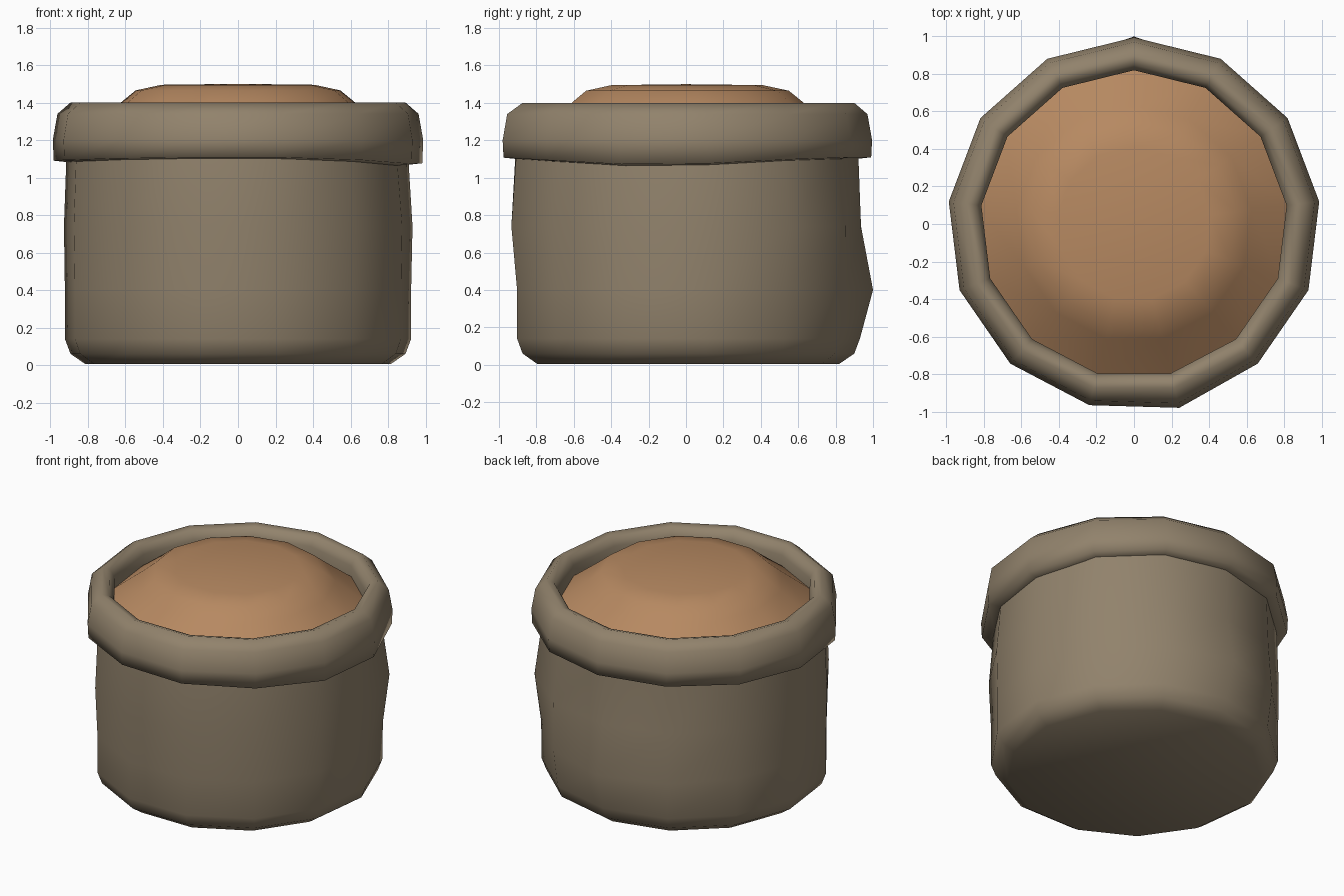
import bpy, bmesh, math

if "Cube" in bpy.data.objects:
    bpy.data.objects.remove(bpy.data.objects["Cube"])

N = 13  # sides around the sack


def material(name, rgb):
    m = bpy.data.materials.new(name)
    m.diffuse_color = (*rgb, 1)
    m.use_nodes = True
    m.node_tree.nodes["Principled BSDF"].inputs["Base Color"].default_value = m.diffuse_color
    return m


cloth = material("olive cloth", (0.285, 0.225, 0.150))
grain = material("tan grain", (0.47, 0.25, 0.12))


def near(a, centre, width):
    """Soft bump around an angle in degrees."""
    d = (math.degrees(a) - centre + 180) % 360 - 180
    return math.exp(-(d / width) ** 2)


def lathe(name, rings, mat, warp, cap_start=False, cap_end=False):
    """Sweep (radius, z) rings round z, with warp(i, angle) -> dr, dz."""
    bm = bmesh.new()
    loops = []
    for i, (r, z) in enumerate(rings):
        loop = []
        for k in range(N):
            a = math.pi / 2 + 2 * math.pi * k / N
            dr, dz = warp(i, a)
            loop.append(bm.verts.new(((r + dr) * math.cos(a), (r + dr) * math.sin(a), z + dz)))
        loops.append(loop)
    for lo, hi in zip(loops, loops[1:]):
        for k in range(N):
            j = (k + 1) % N
            bm.faces.new((lo[k], lo[j], hi[j], hi[k]))
    if cap_start:
        bm.faces.new(loops[0][::-1])
    if cap_end:
        z = rings[-1][1] + 0.005
        c = bm.verts.new((0, 0, z))
        for k in range(N):
            bm.faces.new((loops[-1][k], loops[-1][(k + 1) % N], c))
    me = bpy.data.meshes.new(name)
    bm.to_mesh(me)
    bm.free()
    me.materials.append(mat)
    for p in me.polygons:
        p.use_smooth = True
    ob = bpy.data.objects.new(name, me)
    bpy.context.collection.objects.link(ob)
    return ob


# Sack body, with a sagging back and a bulge at the back right
def body_warp(i, a):
    dr = 0
    if i == 3:
        dr = 0.07 * near(a, 90, 30)
    elif i == 4:
        dr = 0.05 * near(a, 45, 22) + 0.03 * near(a, 270, 40)
    elif i == 5:
        dr = 0.02 * near(a, 270, 40) - 0.02 * near(a, 330, 40)
    return dr, 0


lathe("sack_body",
      [(0.82, 0.005), (0.90, 0.06), (0.93, 0.14), (0.93, 0.40), (0.935, 0.74), (0.92, 1.16)],
      cloth, body_warp, cap_start=True)


# Rolled rim, its lower edge sagging on the right and left
def rim_warp(i, a):
    dr = 0.015 * near(a, 282, 12) if 1 <= i <= 3 else 0
    dz = -0.04 * near(a, 350, 40) - 0.02 * near(a, 180, 50) if i <= 1 else 0
    return dr, dz


lathe("rolled_rim",
      [(0.90, 1.10), (0.99, 1.11), (0.995, 1.20), (0.97, 1.34), (0.90, 1.40),
       (0.85, 1.385), (0.82, 1.33), (0.82, 1.20)],
      cloth, rim_warp)


# Heaped contents
lathe("grain_heap",
      [(0.84, 1.24), (0.63, 1.40), (0.55, 1.465), (0.41, 1.495)],
      grain, lambda i, a: (0.0, 0.0), cap_end=True)
